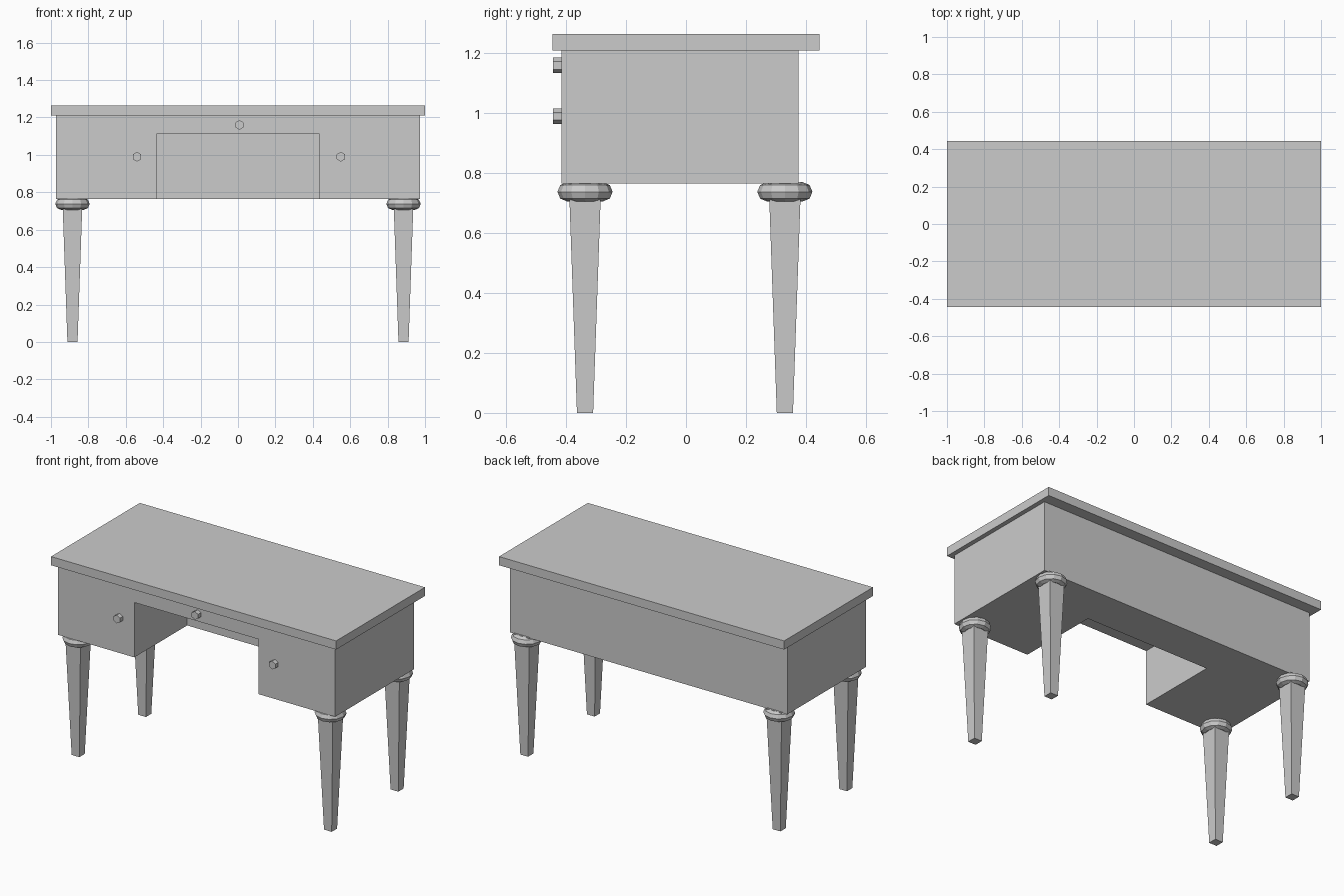
import bpy
import math

cube = bpy.data.objects.get("Cube")
if cube:
    bpy.data.objects.remove(cube, do_unlink=True)

GREY = (0.6, 0.6, 0.6, 1)
grey = bpy.data.materials.new("plain_grey")
grey.use_nodes = True
grey.diffuse_color = GREY
grey.node_tree.nodes["Principled BSDF"].inputs["Base Color"].default_value = GREY


def finish(name):
    obj = bpy.context.object
    obj.name = name
    obj.data.materials.append(grey)
    return obj


def box(name, low, high):
    centre = [(a + b) / 2 for a, b in zip(low, high)]
    bpy.ops.mesh.primitive_cube_add(size=1, location=centre)
    bpy.context.object.scale = [b - a for a, b in zip(low, high)]
    bpy.ops.object.transform_apply(location=False, rotation=False, scale=True)
    return finish(name)


# Table top
box("table_top", (-1, -0.445, 1.21), (1, 0.445, 1.265))

# Body with a knee recess that stops short of the back
body = box("body", (-0.973, -0.415, 0.765), (0.972, 0.375, 1.21))
recess = box("knee_recess_cutter", (-0.437, -0.6, 0.6), (0.435, 0.115, 1.113))
cut = body.modifiers.new("knee_recess", "BOOLEAN")
cut.operation = "DIFFERENCE"
cut.solver = "EXACT"
cut.object = recess
bpy.context.view_layer.objects.active = body
bpy.ops.object.modifier_apply(modifier=cut.name)
bpy.data.objects.remove(recess, do_unlink=True)

# Tapered square legs, each with a collar ring under the body
for end, y in (("front", -0.337), ("back", 0.33)):
    for side, x in (("left", 0.885), ("right", -0.885)):
        bpy.ops.mesh.primitive_cone_add(
            vertices=4, radius1=0.027 * math.sqrt(2), radius2=0.054 * math.sqrt(2),
            depth=0.77, location=(x, y, 0.385), rotation=(0, 0, math.pi / 4))
        finish(f"{end}_{side}_leg")
        bpy.ops.mesh.primitive_torus_add(
            major_segments=12, minor_segments=8, major_radius=0.06,
            minor_radius=0.032, location=(x, y, 0.738))
        finish(f"{end}_{side}_collar")

# Hexagonal drawer knobs
for name, x, z in (("left", 0.55, 0.99), ("centre", 0.008, 1.16), ("right", -0.54, 0.99)):
    bpy.ops.mesh.primitive_cylinder_add(
        vertices=6, radius=0.026, depth=0.04,
        location=(x, -0.424, z), rotation=(math.pi / 2, 0, 0))
    finish(f"{name}_knob")
